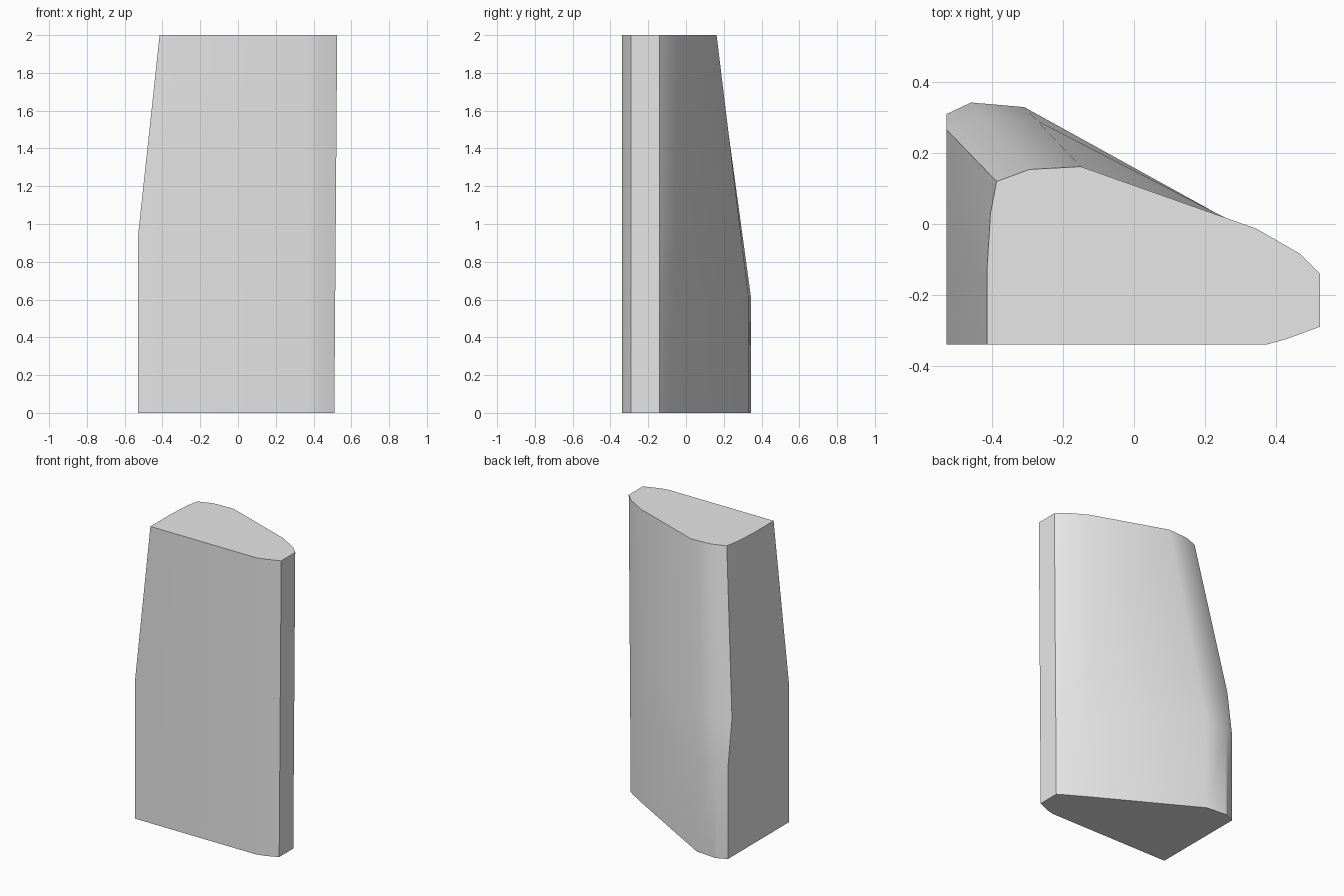
import bpy, bmesh

cube = bpy.data.objects.get("Cube")
if cube:
    bpy.data.objects.remove(cube, do_unlink=True)

# Matching outlines of the foot and the crown, counter-clockwise from the front corner
foot = [(-.53, -.34), (.37, -.34), (.43, -.325), (.51, -.29), (.51, -.14), (.46, -.108),
        (.345, -.04), (-.31, .33), (-.46, .343), (-.53, .31), (-.53, .1), (-.53, -.13)]
crown = [(-.415, -.34), (.375, -.34), (.43, -.325), (.525, -.29), (.525, -.14), (.47, -.085),
         (.345, -.013), (-.15, .162), (-.295, .154), (-.388, .12), (-.405, .03), (-.415, -.13)]
SIDE = (0, 9, 10, 11)            # points on the upright side wall
BACK_BEND, SIDE_BEND, TOP = .62, .93, 2


def section(z):
    """Outline at height z: the back leans in above one bend, the side above another."""
    lean = max(0, (z - BACK_BEND) / (TOP - BACK_BEND))
    tilt = max(0, (z - SIDE_BEND) / (TOP - SIDE_BEND))
    ring = []
    for i, (a, b) in enumerate(zip(foot, crown)):
        tx = tilt if i in SIDE else z / TOP if i < 7 else lean
        ty = z / TOP if i < 7 else lean
        ring.append((a[0] + (b[0] - a[0]) * tx, a[1] + (b[1] - a[1]) * ty, z))
    return ring


# Loft the sections and cap both ends
bm = bmesh.new()
rings = [[bm.verts.new(p) for p in section(z)] for z in (0, BACK_BEND, SIDE_BEND, TOP)]
n = len(foot)
for low, high in zip(rings, rings[1:]):
    for i in range(n):
        j = (i + 1) % n
        bm.faces.new((low[i], low[j], high[j], high[i]))
bm.faces.new(rings[0][::-1])
bm.faces.new(rings[-1])
bmesh.ops.recalc_face_normals(bm, faces=bm.faces[:])
mesh = bpy.data.meshes.new("tapered_block")
bm.to_mesh(mesh)
bm.free()
block = bpy.data.objects.new("tapered_block", mesh)
bpy.context.collection.objects.link(block)

# Plain grey
grey = bpy.data.materials.new("light_grey")
grey.use_nodes = True
grey.diffuse_color = (.8, .8, .8, 1)
grey.node_tree.nodes["Principled BSDF"].inputs["Base Color"].default_value = (.8, .8, .8, 1)
mesh.materials.append(grey)

# Smooth the rounded walls, keep the corners crisp
bpy.ops.object.select_all(action='DESELECT')
block.select_set(True)
bpy.context.view_layer.objects.active = block
bpy.ops.object.shade_smooth_by_angle(angle=.52)
